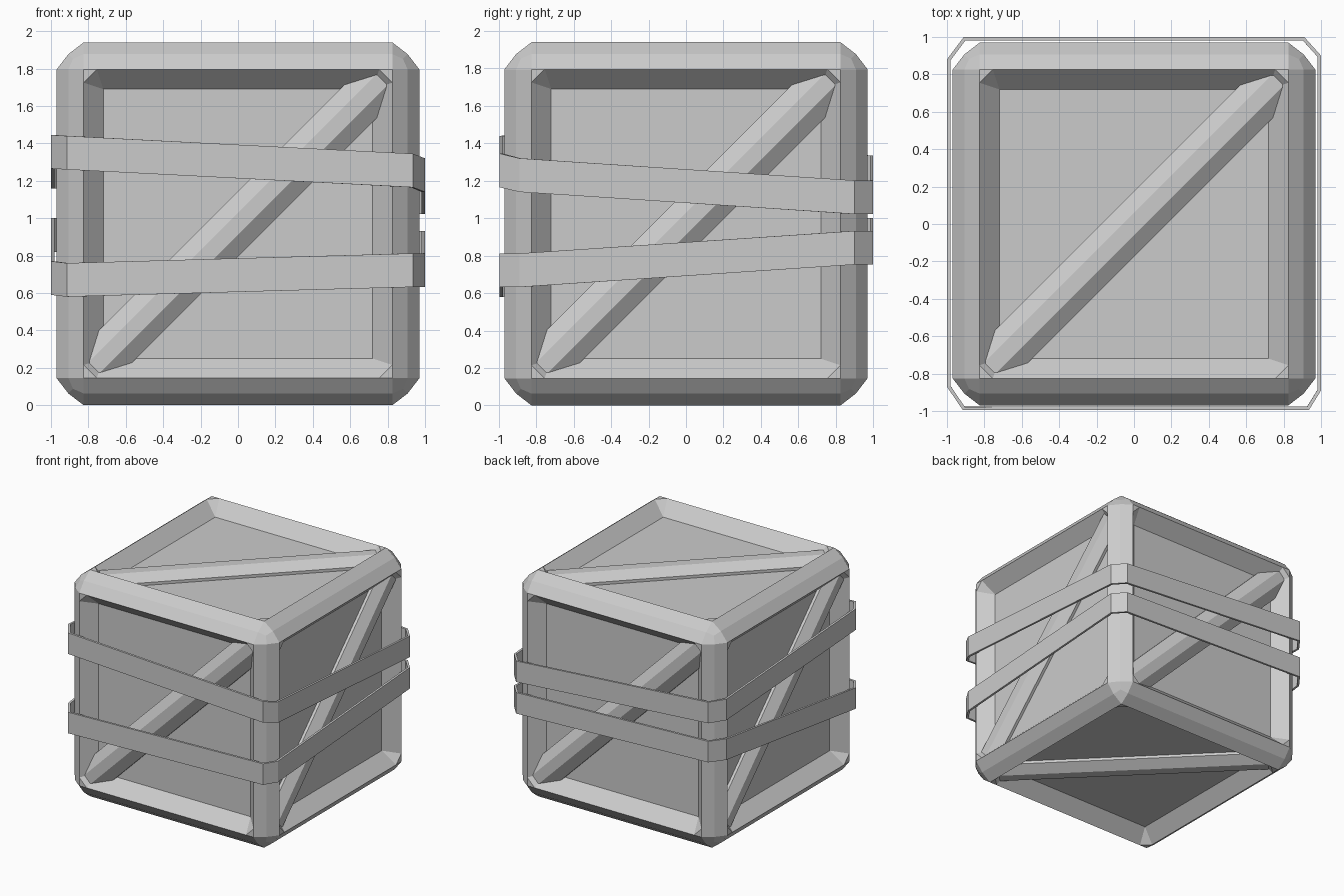
import bpy, bmesh
from itertools import product
from mathutils import Vector as V

if "Cube" in bpy.data.objects:
    bpy.data.objects.remove(bpy.data.objects["Cube"])

H = 0.97                      # half size of the crate
RIM, MID, TIP = 0.825, 0.907, 0.882
PANEL, DEPTH, CUT = 0.72, 0.112, 0.07
C = V((0, 0, H))


def make_object(name, bm):
    me = bpy.data.meshes.new(name)
    bm.to_mesh(me)
    bm.free()
    ob = bpy.data.objects.new(name, me)
    bpy.context.collection.objects.link(ob)
    return ob


# local axes (u, v, outward n) of the six sides
X, Y, Z = V((1, 0, 0)), V((0, 1, 0)), V((0, 0, 1))
SIDES = {"front": (X, Z), "right": (Y, Z), "back": (-X, Z),
         "left": (-Y, Z), "top": (X, Y), "bottom": (X, -Y)}

# crate frame: bevelled cube shell from a convex hull
bm = bmesh.new()
for s in product((-1, 1), repeat=3):
    for p in ((RIM, RIM, H), (RIM, H, RIM), (H, RIM, RIM), (MID, MID, RIM),
              (MID, RIM, MID), (RIM, MID, MID), (TIP, TIP, TIP)):
        bm.verts.new(C + V([a * b for a, b in zip(s, p)]))
bmesh.ops.convex_hull(bm, input=bm.verts[:])
bmesh.ops.dissolve_limit(bm, angle_limit=0.01, verts=bm.verts[:], edges=bm.edges[:])
bm.normal_update()
big = [f for f in bm.faces if max(abs(a) for a in f.normal) > 0.999]
bmesh.ops.delete(bm, geom=big, context='FACES_ONLY')

# recessed panels with sloped walls and cut corners
for u, v in SIDES.values():
    n = u.cross(v)
    for k in range(4):
        def pt(a, b, d):
            return bm.verts.new(C + u * a + v * b + n * (H - d))
        o, i, c = RIM, PANEL, RIM - CUT
        bm.faces.new([pt(-c, -o, 0), pt(c, -o, 0), pt(i, -i, DEPTH), pt(-i, -i, DEPTH)])
        bm.faces.new([pt(c, -o, 0), pt(o, -o, 0), pt(o, -c, 0)])
        bm.faces.new([pt(c, -o, 0), pt(o, -c, 0), pt(i, -i, DEPTH)])
        if k == 0:
            bm.faces.new([pt(-i, -i, DEPTH), pt(i, -i, DEPTH), pt(i, i, DEPTH), pt(-i, i, DEPTH)])
        u, v = v, -u
bmesh.ops.remove_doubles(bm, verts=bm.verts[:], dist=0.0005)
make_object("crate_frame", bm)

# diagonal braces: chamfered beams set into each recess
PROFILE = [(-0.124, 0.14), (0.124, 0.14), (0.124, 0.088),
           (0.042, 0.032), (-0.042, 0.032), (-0.124, 0.088)]
for side, (u, v) in SIDES.items():
    n = u.cross(v)
    along, across = (u + v).normalized(), (u - v).normalized()
    bm = bmesh.new()
    ends = [[bm.verts.new(C + along * t + across * w + n * (H - d)) for w, d in PROFILE]
            for t in (-1.1, 1.1)]
    for k in range(6):
        j = (k + 1) % 6
        bm.faces.new([ends[0][k], ends[0][j], ends[1][j], ends[1][k]])
    for e in ends:
        bm.faces.new(e)
    bmesh.ops.recalc_face_normals(bm, faces=bm.faces[:])
    make_object(side + "_brace", bm)

# straps: thin tilted bands around the crate
RING = [(-0.915, -0.995), (0.935, -0.995), (1, -0.89), (1, 0.9),
        (0.91, 1), (-0.91, 1), (-1, 0.88), (-1, -0.87)]
STRAPS = {"upper_strap": (1.35, 1.255, 1.23, 1.112, 1.112, 1.245, 1.25, 1.355),
          "lower_strap": (0.67, 0.722, 0.722, 0.842, 0.842, 0.91, 0.91, 0.68)}
for name, heights in STRAPS.items():
    bm = bmesh.new()
    low, high = [[bm.verts.new((x, y, h + dz)) for (x, y), h in zip(RING, heights)]
                 for dz in (-0.09, 0.09)]
    for k in range(8):
        j = (k + 1) % 8
        bm.faces.new([low[k], low[j], high[j], high[k]])
    ob = make_object(name, bm)
    mod = ob.modifiers.new("thickness", 'SOLIDIFY')
    mod.thickness, mod.offset, mod.use_even_offset = 0.018, -1, True
